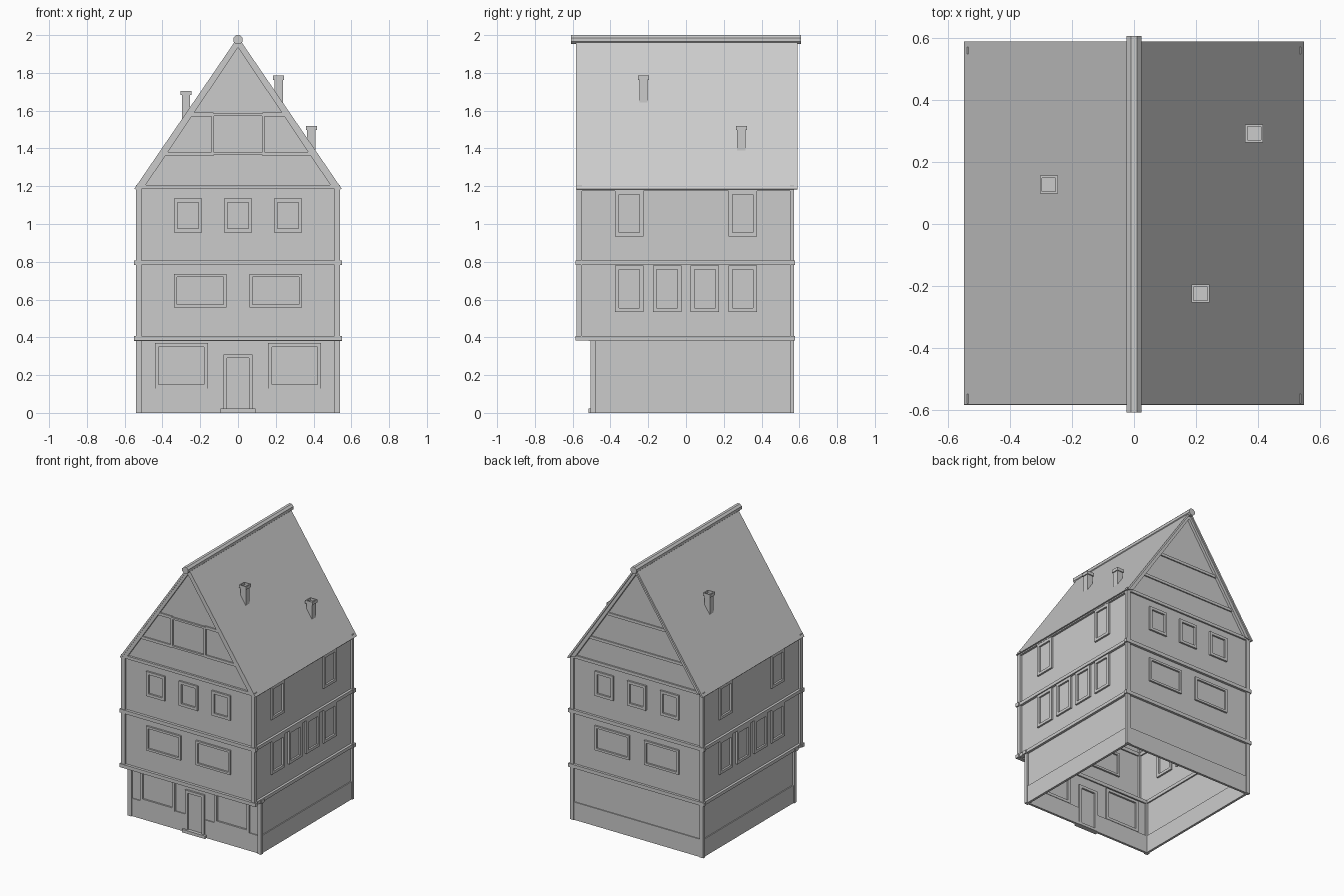
import bpy, bmesh, math
from mathutils import Matrix, Vector

if "Cube" in bpy.data.objects:
    bpy.data.objects.remove(bpy.data.objects["Cube"])


def finish(bm, name):
    me = bpy.data.meshes.new(name)
    bm.to_mesh(me)
    bm.free()
    ob = bpy.data.objects.new(name, me)
    bpy.context.collection.objects.link(ob)
    return ob


def add_box(bm, x0, x1, y0, y1, z0, z1):
    size = Matrix.Diagonal((abs(x1 - x0), abs(y1 - y0), z1 - z0, 1))
    mid = Matrix.Translation(((x0 + x1) / 2, (y0 + y1) / 2, (z0 + z1) / 2))
    bmesh.ops.create_cube(bm, size=1, matrix=mid @ size)


def boxes(name, items):
    bm = bmesh.new()
    for b in items:
        add_box(bm, *b)
    return finish(bm, name)


def prism(name, pts, y0, y1):
    """Extrude an x-z outline along y."""
    bm = bmesh.new()
    f = bm.faces.new([bm.verts.new((x, y0, z)) for x, z in pts])
    r = bmesh.ops.extrude_face_region(bm, geom=[f])
    vs = [v for v in r['geom'] if isinstance(v, bmesh.types.BMVert)]
    bmesh.ops.translate(bm, verts=vs, vec=(0, y1 - y0, 0))
    bmesh.ops.recalc_face_normals(bm, faces=bm.faces)
    return finish(bm, name)


def sheet(name, polys):
    bm = bmesh.new()
    for p in polys:
        bm.faces.new([bm.verts.new(v) for v in p])
    return finish(bm, name)


def frame(name, side, plane, u, w, z0, z1, t=0.02, d=0.013):
    """Rectangular casing straddling a wall; side 'y' = front/back wall, 'x' = side wall."""
    a, b = u - w / 2, u + w / 2
    bars = [(a, a + t, z0, z1), (b - t, b, z0, z1),
            (a + t, b - t, z0, z0 + t), (a + t, b - t, z1 - t, z1)]
    if side == 'y':
        boxes(name, [(p, q, plane - d, plane + d, r, s) for p, q, r, s in bars])
    else:
        boxes(name, [(plane - d, plane + d, p, q, r, s) for p, q, r, s in bars])


WX, FY, GY, BY = 0.525, -0.565, -0.49, 0.56   # wall planes: side, front, ground front, back
Z1, Z2, Z3, APEX = 0.395, 0.795, 1.195, 1.97


# hollow wall shell, open at the bottom
def tube(name, y0, y1, z0, z1):
    c = [(-WX, y0), (WX, y0), (WX, y1), (-WX, y1)]
    sheet(name, [[(*c[i], z0), (*c[(i + 1) % 4], z0), (*c[(i + 1) % 4], z1), (*c[i], z1)]
                 for i in range(4)])


tube("ground_floor_walls", GY, BY, 0, Z1)
tube("upper_floor_walls", FY, BY, Z1, Z3)
sheet("jetty_underside", [[(-WX, FY, Z1), (-WX, GY, Z1), (WX, GY, Z1), (WX, FY, Z1)]])
for n, y in (("front", FY), ("back", BY)):
    tri = [(-WX, y, Z3), (WX, y, Z3), (0, y, APEX)]
    sheet(n + "_gable_wall", [tri if y < 0 else tri[::-1]])

# corner posts
for sx, n in ((-1, "left"), (1, "right")):
    boxes(n + "_corner_posts", [
        (sx * 0.51, sx * 0.54, -0.505, -0.48, 0, Z1),
        (sx * 0.51, sx * 0.54, 0.55, 0.572, 0, Z3),
        (sx * 0.51, sx * 0.54, -0.58, -0.55, Z1, Z3)])

# storey bands with projecting beam ends
for n, z in (("lower", Z1), ("upper", Z2)):
    boxes(n + "_band", [
        (-0.55, 0.55, -0.585, -0.555, z - 0.013, z + 0.013),
        (-0.55, 0.55, 0.552, 0.578, z - 0.013, z + 0.013),
        (0.515, 0.543, -0.583, 0.576, z - 0.012, z + 0.012),
        (-0.543, -0.515, -0.583, 0.576, z - 0.012, z + 0.012)])
boxes("jetty_bearer", [(-0.55, 0.55, -0.515, -0.48, 0.38, 0.405)])
boxes("eave_plates", [(-0.54, 0.54, -0.58, -0.55, 1.185, 1.207),
                      (-0.54, 0.54, 0.55, 0.572, 1.185, 1.207)] +
      [(s * 0.515, s * 0.54, -0.58, 0.572, 1.175, 1.195) for s in (-1, 1)])

# base plinth
boxes("plinth", [(s * 0.515, s * 0.532, -0.49, 0.56, 0, 0.13) for s in (-1, 1)] +
      [(-0.53, 0.53, 0.55, 0.567, 0, 0.13)] +
      [(min(s * 0.08, s * 0.53), max(s * 0.08, s * 0.53), -0.497, -0.48, 0, 0.13) for s in (-1, 1)])

# front and back windows, door
for s in (-1, 1):
    frame("shop_window", 'y', GY, s * 0.30, 0.28, 0.13, 0.37)
    frame("first_floor_front_window", 'y', FY, s * 0.20, 0.28, 0.557, 0.735, 0.016)
    frame("first_floor_back_window", 'y', BY, s * 0.20, 0.28, 0.557, 0.735, 0.016)
for u in (-0.265, 0, 0.265):
    frame("second_floor_front_window", 'y', FY, u, 0.15, 0.955, 1.135)
    frame("second_floor_back_window", 'y', BY, u, 0.15, 0.955, 1.135)
frame("door_frame", 'y', GY, 0, 0.155, 0, 0.31)
boxes("door_step", [(-0.093, 0.093, -0.515, -0.48, 0, 0.022)])

# side windows
for s in (-1, 1):
    for u in (-0.3, -0.1, 0.1, 0.3):
        frame("first_floor_side_window", 'x', s * WX, u, 0.15, 0.535, 0.78)
    for u in (-0.3, 0.3):
        frame("second_floor_side_window", 'x', s * WX, u, 0.15, 0.935, 1.175)

# gable beams and front gable window
frame("gable_window", 'y', FY, 0, 0.28, 1.365, 1.585, 0.014)
for n, y in (("front", FY), ("back", BY)):
    items = []
    for z in (1.37, 1.58):
        w = (APEX - z) / 1.45 - 0.02
        spans = [(-w, w)] if y > 0 else [(-w, -0.13), (0.13, w)]
        items += [(a, b, y - 0.009, y + 0.009, z - 0.01, z + 0.01) for a, b in spans]
    boxes(n + "_gable_beams", items)

# roof slopes, verge rafters and ridge
for s, n in ((-1, "left"), (1, "right")):
    prism(n + "_roof_slope", [(0, 1.99), (s * 0.55, 1.185), (s * 0.535, 1.183), (0, 1.968)],
          -0.583, 0.59)
    for y0, y1, m in ((-0.58, -0.55, "front"), (0.55, 0.58, "back")):
        prism(f"{m}_{n}_rafter", [(0, 1.975), (s * 0.538, 1.188), (s * 0.493, 1.2), (0, 1.935)], y0, y1)
prism("ridge_beam", [(0.026 * math.cos(math.radians(22.5 + 45 * i)),
                      1.976 + 0.026 * math.sin(math.radians(22.5 + 45 * i))) for i in range(8)],
      -0.61, 0.608)

# chimneys with hollow caps
for x, y, top in ((0.215, -0.225, 1.785), (0.388, 0.293, 1.52), (-0.275, 0.127, 1.705)):
    base = 1.97 - 1.46 * (abs(x) + 0.023)
    bm = bmesh.new()
    add_box(bm, x - 0.022, x + 0.022, y - 0.022, y + 0.022, base, top - 0.02)
    add_box(bm, x - 0.029, x + 0.029, y - 0.029, y + 0.029, top - 0.022, top)
    bm.normal_update()
    cap = max(bm.faces, key=lambda f: f.calc_center_median().z)
    bmesh.ops.inset_individual(bm, faces=[cap], thickness=0.01)
    r = bmesh.ops.extrude_face_region(bm, geom=[cap])
    bmesh.ops.translate(bm, vec=Vector((0, 0, -0.018)),
                        verts=[v for v in r['geom'] if isinstance(v, bmesh.types.BMVert)])
    if cap.is_valid:
        bm.faces.remove(cap)
    finish(bm, "chimney")
